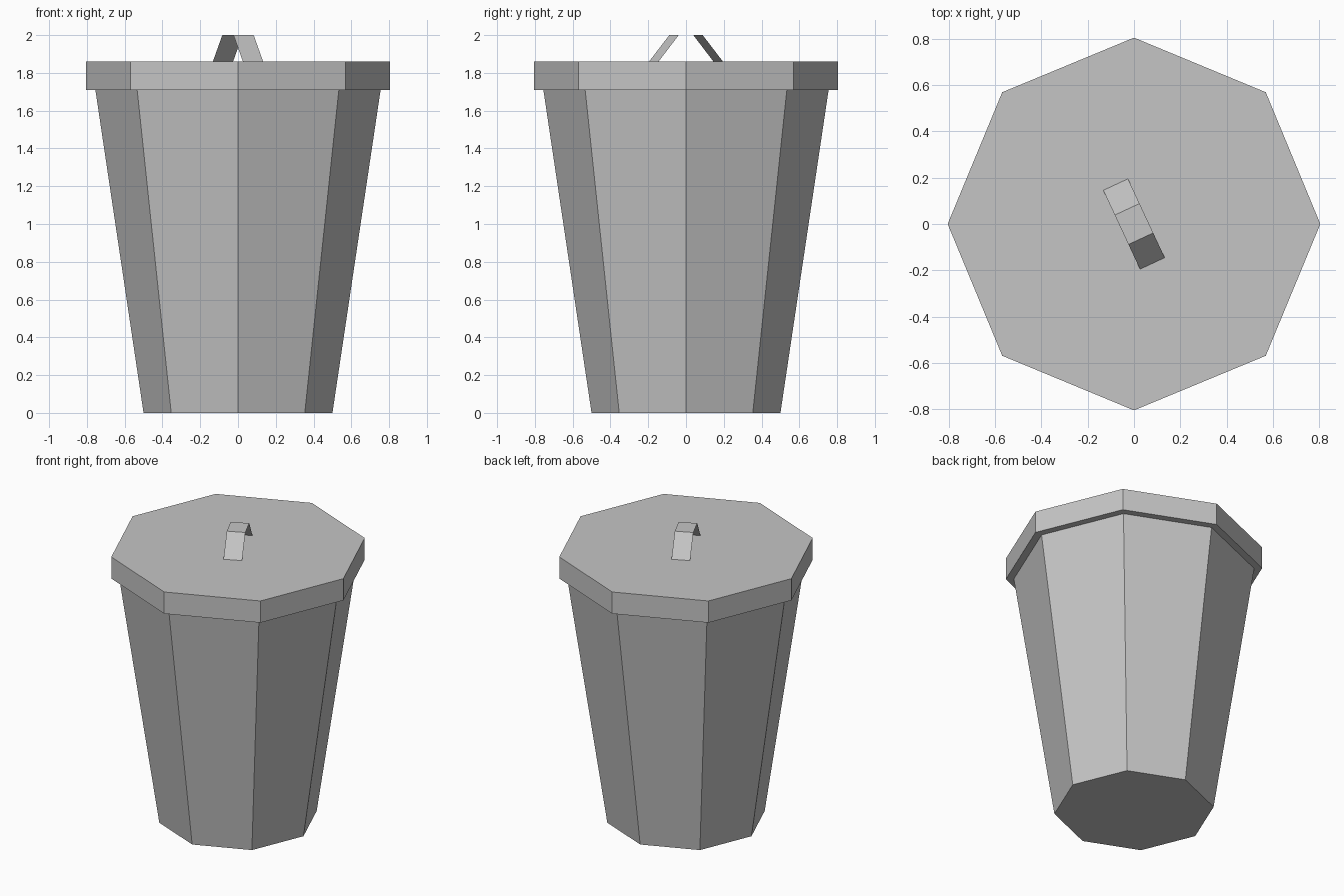
import bpy
import bmesh
from math import radians
from mathutils import Matrix, Vector

cube = bpy.data.objects.get("Cube")
if cube:
    bpy.data.objects.remove(cube, do_unlink=True)

GREY = (0.56, 0.56, 0.56, 1.0)
metal = bpy.data.materials.new("grey metal")
metal.use_nodes = True
metal.diffuse_color = GREY
metal.node_tree.nodes["Principled BSDF"].inputs["Base Color"].default_value = GREY


def finish(name, bm):
    mesh = bpy.data.meshes.new(name)
    bm.to_mesh(mesh)
    bm.free()
    mesh.materials.append(metal)
    obj = bpy.data.objects.new(name, mesh)
    bpy.context.collection.objects.link(obj)
    return obj


def octagon_prism(name, r_low, r_high, z_low, z_high, open_top=False):
    bm = bmesh.new()
    bmesh.ops.create_cone(bm, cap_ends=True, segments=8,
                          radius1=r_low, radius2=r_high, depth=z_high - z_low,
                          matrix=Matrix.Translation((0, 0, (z_low + z_high) / 2)))
    if open_top:
        bm.normal_update()
        top = [f for f in bm.faces if f.normal.z > 0.9]
        bmesh.ops.delete(bm, geom=top, context='FACES_ONLY')
    return finish(name, bm)


LID_LOW, LID_TOP = 1.71, 1.86

# Tapered bin body, covered by the lid
octagon_prism("bin_body", 0.5, 0.755, 0, LID_LOW, open_top=True)

# Overhanging flat lid
octagon_prism("lid", 0.805, 0.805, LID_LOW, LID_TOP)

# Handle: a thin bent strip, turned on the lid
profile = [(-0.188, LID_TOP), (-0.07, 2.0), (0.07, 2.0), (0.188, LID_TOP)]
turn = Matrix.Rotation(radians(25), 3, 'Z')
bm = bmesh.new()
rows = [[bm.verts.new(turn @ Vector((x, y, z))) for x in (-0.059, 0.059)]
        for y, z in profile]
for (a, b), (c, d) in zip(rows, rows[1:]):
    bm.faces.new((a, b, d, c))
finish("lid_handle", bm)
